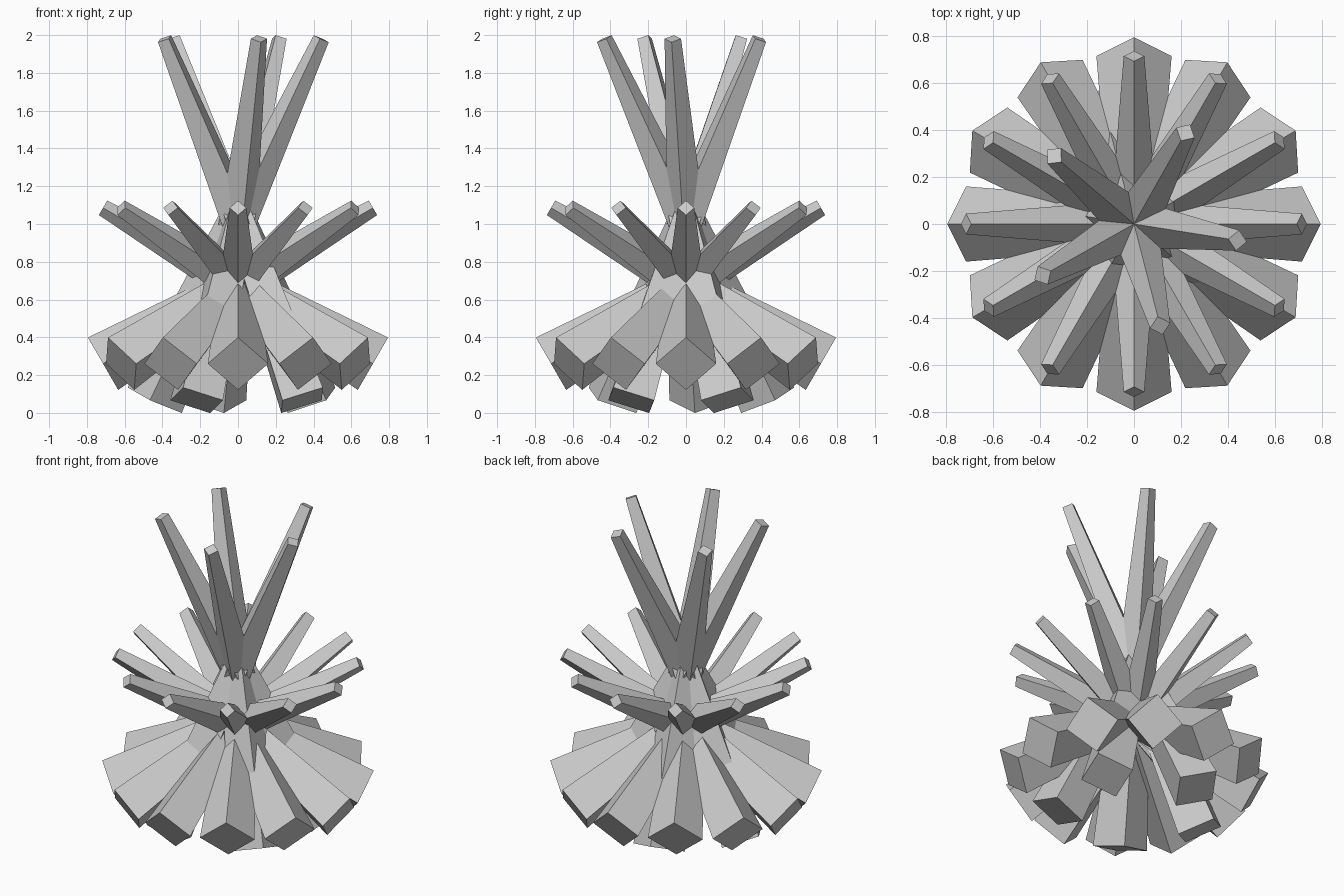
import bpy
from math import radians

if "Cube" in bpy.data.objects:
    bpy.data.objects.remove(bpy.data.objects["Cube"])

WIDE, NARROW = 0.16, 0.044   # corner radius at the low and high end


def shard(name, tilt, azimuth, half_length, z):
    """Tapered square bar passing right through the axis at height z."""
    bpy.ops.mesh.primitive_cone_add(
        vertices=4, radius1=WIDE, radius2=NARROW, depth=2 * half_length,
        location=(0, 0, z), rotation=(0, radians(tilt), radians(azimuth)))
    bpy.context.object.name = name


# Ring of twelve leaning shards: thin ends rise, thick ends form the skirt
for i in range(12):
    shard(f"ring_shard_{i + 1}", 60, 30 * i, 0.825, 0.673)

# Five steep shards: thin ends form the crown, thick ends form the feet
for i, azimuth in enumerate((60.6, 139.5, 209.4, 284.4, 351)):
    shard(f"crown_shard_{i + 1}", 25, azimuth, 1.056, 1.024)
